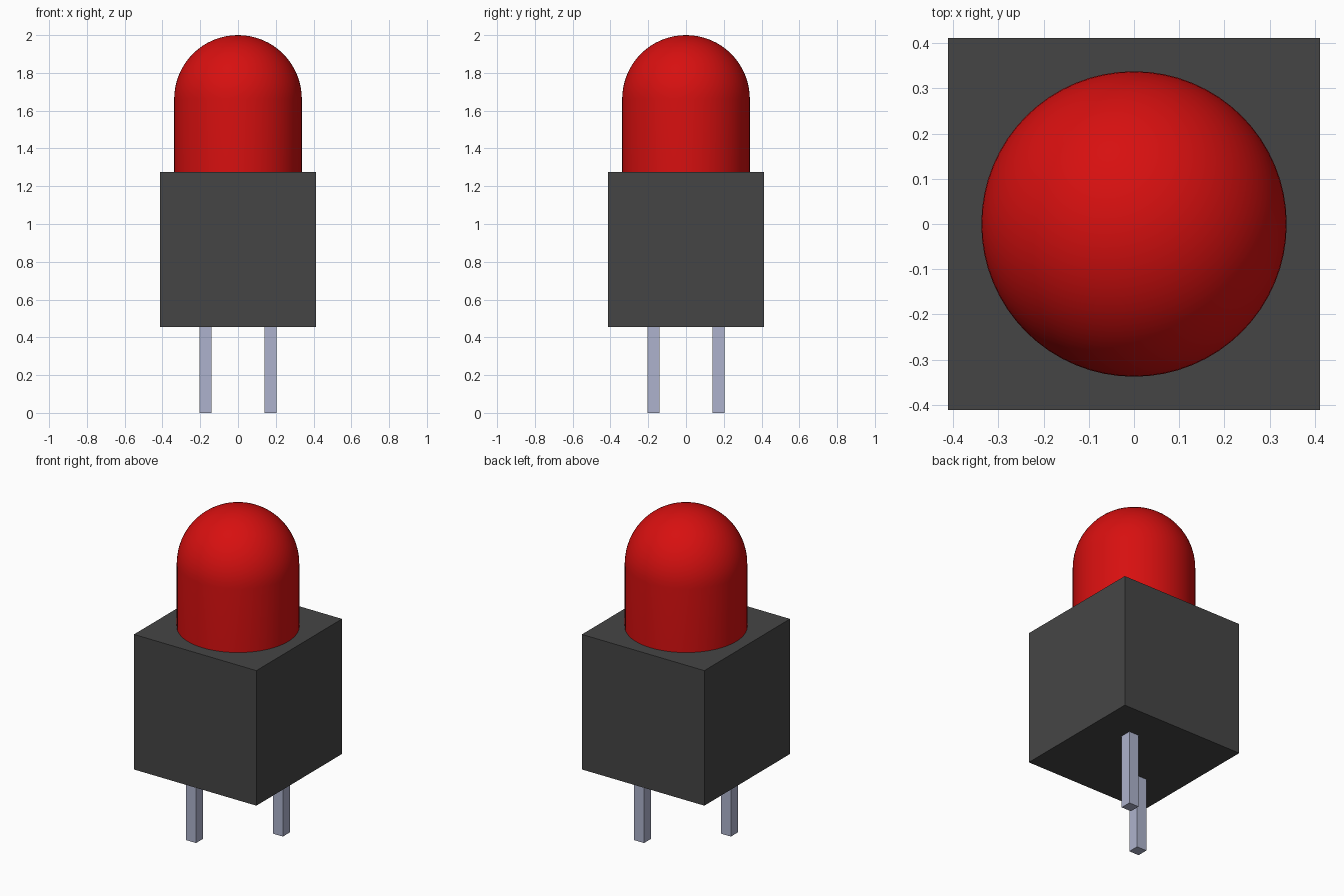
import bpy, bmesh, math

cube = bpy.data.objects.get("Cube")
if cube:
    bpy.data.objects.remove(cube, do_unlink=True)


def material(name, rgb):
    mat = bpy.data.materials.new(name)
    mat.use_nodes = True
    color = (*rgb, 1.0)
    mat.diffuse_color = color
    mat.node_tree.nodes["Principled BSDF"].inputs["Base Color"].default_value = color
    return mat


def add_object(name, bm, mat):
    bmesh.ops.recalc_face_normals(bm, faces=bm.faces)
    mesh = bpy.data.meshes.new(name)
    bm.to_mesh(mesh)
    bm.free()
    mesh.materials.append(mat)
    obj = bpy.data.objects.new(name, mesh)
    bpy.context.collection.objects.link(obj)
    return obj


def box(name, x, y, z0, z1, half, mat):
    bm = bmesh.new()
    bmesh.ops.create_cube(bm, size=1)
    bmesh.ops.scale(bm, verts=bm.verts, vec=(2 * half, 2 * half, z1 - z0))
    bmesh.ops.translate(bm, verts=bm.verts, vec=(x, y, (z0 + z1) / 2))
    return add_object(name, bm, mat)


red = material("red lens", (0.68, 0.005, 0.005))
grey = material("dark grey plastic", (0.060, 0.060, 0.060))
metal = material("pale blue grey metal", (0.42, 0.45, 0.61))

BASE, TOP, RADIUS = 0.454, 1.276, 0.338

# Square housing
box("housing", 0, 0, BASE, TOP, 0.412, grey)

# Two pins on opposite corners of a diagonal
for side, name in ((-1, "front_pin"), (1, "back_pin")):
    box(name, side * 0.172, side * 0.172, 0, BASE, 0.033, metal)

# Lens: straight wall and hemisphere, spun from one profile
SPRING, STEPS, SIDES = 2 - RADIUS, 16, 64
profile = [(0, TOP), (RADIUS, TOP)]
for i in range(STEPS + 1):
    a = math.pi / 2 * i / STEPS
    profile.append((RADIUS * math.cos(a), SPRING + RADIUS * math.sin(a)))

bm = bmesh.new()
verts = [bm.verts.new((r, 0, z)) for r, z in profile]
edges = [bm.edges.new(pair) for pair in zip(verts, verts[1:])]
bmesh.ops.spin(bm, geom=verts + edges, cent=(0, 0, 0), axis=(0, 0, 1),
               angle=2 * math.pi, steps=SIDES, use_duplicate=False)
bmesh.ops.remove_doubles(bm, verts=bm.verts, dist=1e-4)
lens = add_object("lens", bm, red)

bpy.ops.object.select_all(action="DESELECT")
lens.select_set(True)
bpy.context.view_layer.objects.active = lens
bpy.ops.object.shade_smooth_by_angle(angle=math.radians(40))
